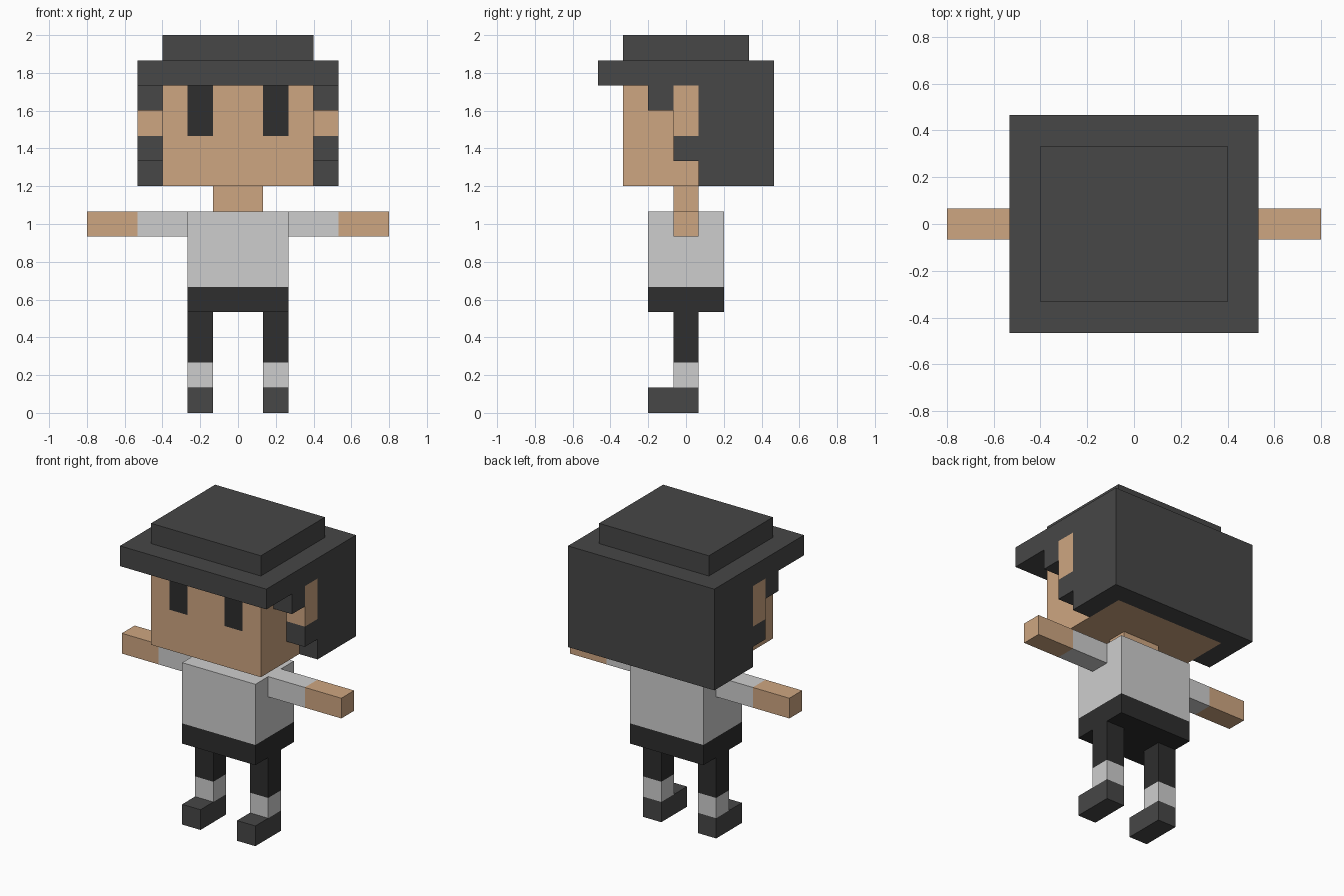
import bpy, bmesh
from mathutils import Vector

if "Cube" in bpy.data.objects:
    bpy.data.objects.remove(bpy.data.objects["Cube"])

U = 2 / 15  # edge of one block; the figure is 15 blocks tall


def linear(c):
    c /= 255
    return c / 12.92 if c <= 0.04045 else ((c + 0.055) / 1.055) ** 2.4


def material(name, rgb):
    m = bpy.data.materials.new(name)
    m.diffuse_color = (*[linear(c) for c in rgb], 1)
    m.use_nodes = True
    m.node_tree.nodes["Principled BSDF"].inputs["Base Color"].default_value = m.diffuse_color
    return m


MATS = {
    "skin": material("skin", (206, 166, 129)),
    "charcoal": material("charcoal", (71, 71, 71)),
    "black": material("black", (46, 46, 46)),
    "white": material("light_grey", (206, 206, 206)),
}
NAMES = list(MATS)


def box(color, x, y, z, mirror=False):
    """Block cells filling the given ranges, optionally mirrored in x."""
    cells = {(i, j, k): color for i in range(*x) for j in range(*y) for k in range(*z)}
    if mirror:
        cells.update({(-1 - i, j, k): c for (i, j, k), c in cells.items()})
    return cells


def merge(*boxes):
    out = {}
    for b in boxes:
        out.update(b)
    return out


def side(cells, sign):
    return {c: v for c, v in cells.items() if (c[0] >= 0) == (sign > 0)}


# Limbs, in mirrored pairs
arms = merge(box("white", (2, 4), (0, 1), (7, 8), True),
             box("skin", (4, 6), (0, 1), (7, 8), True))
legs = merge(box("black", (1, 2), (0, 1), (2, 4), True),
             box("white", (1, 2), (0, 1), (1, 2), True))
shoes = box("charcoal", (1, 2), (-1, 1), (0, 1), True)

parts = {
    # Head with ears level with the hair, and eyes set flush in the face
    "head": merge(box("skin", (-3, 3), (-2, 3), (9, 13)),
                  box("skin", (3, 4), (0, 1), (11, 13), True),
                  box("black", (1, 2), (-2, -1), (11, 13), True)),
    # Hair and hat: crown, brim, back, sides, jaw locks and sideburns
    "hair_and_hat": merge(box("charcoal", (-3, 3), (-2, 3), (14, 15)),
                          box("charcoal", (-4, 4), (-3, 4), (13, 14)),
                          box("charcoal", (-4, 4), (3, 4), (9, 13)),
                          box("charcoal", (3, 4), (1, 4), (9, 13), True),
                          box("charcoal", (3, 4), (0, 1), (10, 11), True),
                          box("charcoal", (3, 4), (-1, 0), (12, 13), True)),
    "neck": box("skin", (-1, 1), (0, 1), (8, 9)),
    "shirt": box("white", (-2, 2), (-1, 2), (5, 8)),
    "shorts": box("black", (-2, 2), (-1, 2), (4, 5)),
}
for label, sign in (("left", 1), ("right", -1)):
    parts[label + "_arm"] = side(arms, sign)
    parts[label + "_leg"] = side(legs, sign)
    parts[label + "_shoe"] = side(shoes, sign)

occupied = set().union(*parts.values())


def build(name, cells):
    """Skin the exposed sides of the cells and merge flat regions."""
    bm = bmesh.new()
    for cell, color in cells.items():
        centre = Vector((cell[0] + 0.5, cell[1], cell[2] + 0.5))
        for axis in range(3):
            for s in (-1, 1):
                step = [0, 0, 0]
                step[axis] = s
                if tuple(a + b for a, b in zip(cell, step)) in occupied:
                    continue
                n = Vector(step) * 0.5
                a, b = Vector((0, 0, 0)), Vector((0, 0, 0))
                a[(axis + 1) % 3] = 0.5
                b[(axis + 2) % 3] = 0.5 * s
                corners = (-a - b, a - b, a + b, b - a)
                f = bm.faces.new([bm.verts.new((centre + n + c) * U) for c in corners])
                f.material_index = NAMES.index(color)
    bmesh.ops.remove_doubles(bm, verts=bm.verts[:], dist=1e-4)
    bmesh.ops.dissolve_limit(bm, angle_limit=0.01, verts=bm.verts[:],
                             edges=bm.edges[:], delimit={'MATERIAL'})
    mesh = bpy.data.meshes.new(name)
    bm.to_mesh(mesh)
    bm.free()
    for m in MATS.values():
        mesh.materials.append(m)
    bpy.context.collection.objects.link(bpy.data.objects.new(name, mesh))


for name, cells in parts.items():
    build(name, cells)
